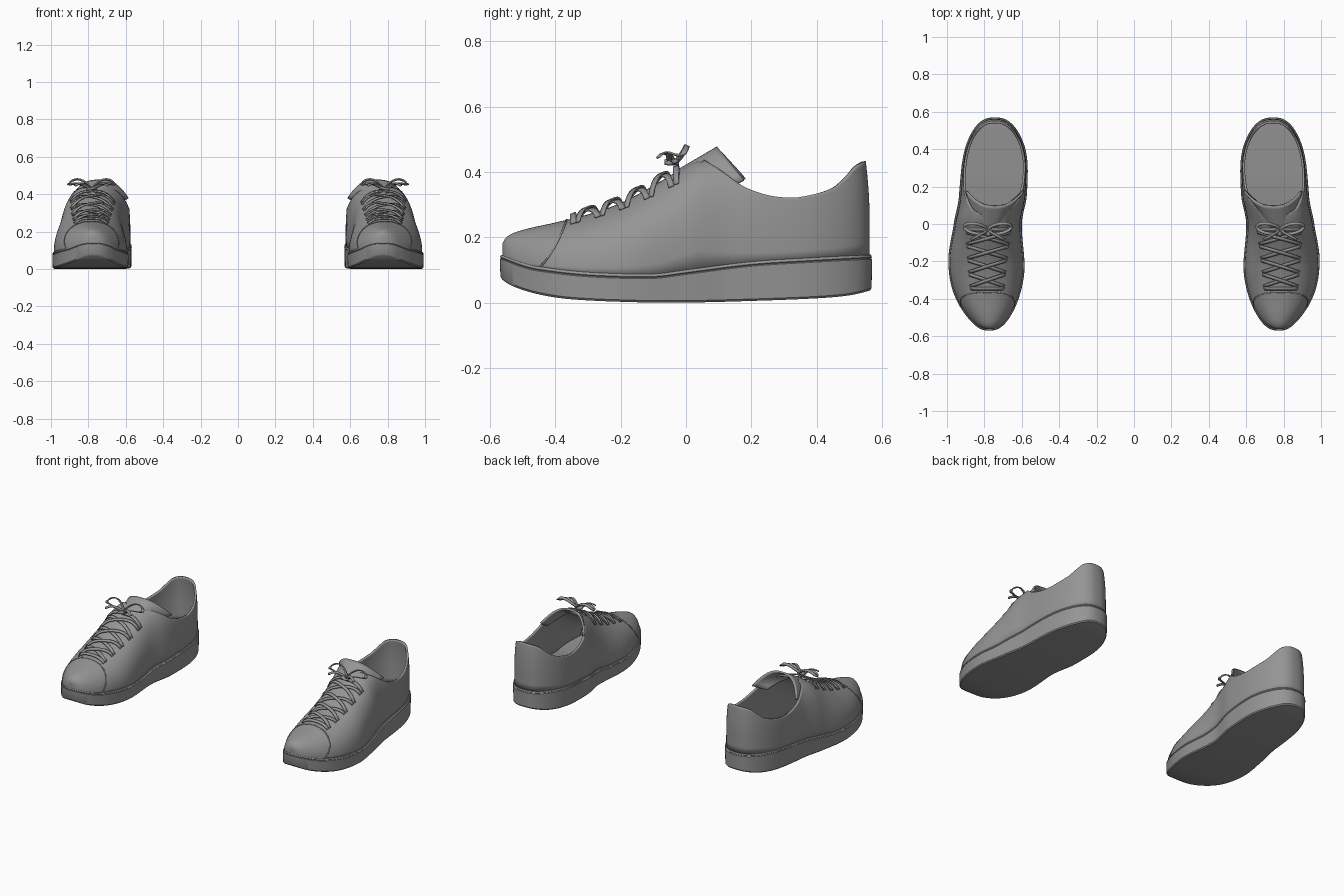
import bpy, bmesh, math
from mathutils import Vector

if "Cube" in bpy.data.objects:
    bpy.data.objects.remove(bpy.data.objects["Cube"])

grey = bpy.data.materials.new("mid_grey")
grey.diffuse_color = (0.3, 0.3, 0.3, 1)
grey.use_nodes = True
grey.node_tree.nodes["Principled BSDF"].inputs["Base Color"].default_value = grey.diffuse_color


def table(*p):
    """Smooth curve through (position, value) pairs."""
    def slope(i):
        a, b = p[max(i - 1, 0)], p[min(i + 1, len(p) - 1)]
        return (b[1] - a[1]) / (b[0] - a[0])

    def f(y):
        y = min(max(y, p[0][0]), p[-1][0])
        i = max(k for k in range(len(p) - 1) if p[k][0] <= y)
        h = p[i + 1][0] - p[i][0]
        t = (y - p[i][0]) / h
        return ((2*t**3 - 3*t*t + 1) * p[i][1] + (t**3 - 2*t*t + t) * h * slope(i)
                + (3*t*t - 2*t**3) * p[i + 1][1] + (t**3 - t*t) * h * slope(i + 1))
    return f


# Shoe proportions along its length (y)
HALF = 0.57
centre = table((-.57, .775), (-.3, .785), (0, .775), (.15, .75), (.57, .745))
outer_w = table((-.57, .165), (-.4, .21), (-.2, .215), (0, .189), (.2, .19), (.4, .197), (.57, .19))
inner_w = table((-.57, .175), (-.4, .205), (-.25, .21), (0, .175), (.2, .183), (.4, .204), (.57, .2))
sole_bot = table((-.57, .075), (-.53, .05), (-.45, .025), (-.35, .01), (-.15, .001), (0, 0),
                 (.2, .005), (.4, .013), (.5, .022), (.57, .038))
sole_top = table((-.57, .148), (-.5, .122), (-.45, .11), (-.3, .093), (-.1, .088), (0, .1),
                 (.2, .125), (.4, .138), (.57, .147))
crown = table((-.57, .165), (-.55, .2), (-.5, .222), (-.4, .245), (-.3, .27), (-.2, .305), (-.1, .358),
              (0, .418), (.05, .44), (.17, .48), (.3, .54), (.45, .58), (.57, .64))
rim = table((.05, .44), (.1, .41), (.165, .362), (.2, .345), (.25, .329), (.3, .322), (.35, .323),
            (.45, .35), (.5, .388), (.53, .417), (.57, .437))
power = table((-.57, 2), (-.3, 2.2), (-.1, 2.4), (.05, 2.9), (.2, 3), (.57, 3))


def outline(phi, side, inset=0.0):
    t = math.sin(phi)
    y = HALF * t
    cap = max(0, 1 - abs(t) ** 2.5) ** 0.4
    w = (outer_w if side > 0 else inner_w)(y) * cap
    return centre(y), max(0, w - inset * math.cos(phi)), (HALF - inset) * t


def upper_point(phi, side, v, inset=0.008):
    """Point on the upper: v = 0 at the sole, 1 at the ridge or collar."""
    c, w, y = outline(phi, side, inset)
    z0, h, n = sole_top(y) - 0.006, crown(y), power(y)
    end = math.pi / 2
    if y > 0.05:
        frac = min(1, (rim(y) - z0) / (h - z0))
        end = math.asin(min(1, frac ** (n / 2)))
    a = v * end
    z = z0 + (h - z0) * max(0, math.sin(a)) ** (2 / n)
    x = c + side * w * max(0, math.cos(a)) ** (2 / n)
    if y > 0.3 and z > 0.25:
        y -= 0.012 * ((z - .25) / .18) ** 2 * (y - .3) / .27
    return Vector((x, y, z))


def top_z(x, y):
    """Height of the upper above a point of the plan."""
    phi = math.asin(y / HALF)
    c, w, _ = outline(phi, 1 if x > centre(y) else -1, 0.008)
    r = min(1, abs(x - c) / w)
    n = power(y)
    z0 = sole_top(y)
    return z0 + (crown(y) - z0) * (1 - r ** n) ** (1 / n)


def make(name, rows, closed=False, thick=0, offset=-1, angle=40):
    """Skin a grid of points, optionally thicken it, and mirror it to the other shoe."""
    bm = bmesh.new()
    grid = [[bm.verts.new(p) for p in r] for r in rows]
    n = len(rows[0])
    for a, b in zip(grid, grid[1:]):
        for j in range(n if closed else n - 1):
            k = (j + 1) % n
            bm.faces.new((a[j], a[k], b[k], b[j]))
    bmesh.ops.remove_doubles(bm, verts=bm.verts, dist=0.0004)
    bmesh.ops.recalc_face_normals(bm, faces=bm.faces)
    me = bpy.data.meshes.new(name)
    bm.to_mesh(me)
    bm.free()
    me.materials.append(grey)
    ob = bpy.data.objects.new(name, me)
    bpy.context.collection.objects.link(ob)
    bpy.ops.object.select_all(action='DESELECT')
    ob.select_set(True)
    bpy.context.view_layer.objects.active = ob
    bpy.ops.object.shade_smooth_by_angle(angle=math.radians(angle))
    if thick:
        s = ob.modifiers.new("thickness", 'SOLIDIFY')
        s.thickness, s.offset = thick, offset
    m = ob.modifiers.new("other_shoe", 'MIRROR')
    m.use_mirror_merge = False
    return ob


def ribbon(name, pts, width, up=Vector((0, -.4, 1)), thick=0.006):
    """Flat lace along a path."""
    pts = [Vector(p) for p in pts]
    rows = []
    for i, p in enumerate(pts):
        d = pts[min(i + 1, len(pts) - 1)] - pts[max(i - 1, 0)]
        s = d.cross(up).normalized() * width / 2
        rows.append([p - s, p + s])
    return make(name, rows, thick=thick, offset=0)


N = 96
phis = [-math.pi / 2 + math.pi * i / N for i in range(N + 1)]

# Sole with a thin lip along its top edge
rows = []
for phi in phis:
    section = []
    for side, order in ((-1, 1), (1, -1)):
        part = []
        for inset, base, dz in ((.008, sole_bot, 0), (.002, sole_bot, .006), (0, sole_top, -.014),
                                (.004, sole_top, -.011), (.001, sole_top, -.008), (.004, sole_top, 0)):
            c, w, y = outline(phi, side, inset)
            part.append((c + side * w, y, base(y) + dz))
        section += part[::order]
    rows.append(section)
make("sole", rows, closed=True, angle=35)

# Upper: arched over the foot, open at the collar
V = 18
rows = [[upper_point(p, -1, j / V) for j in range(V + 1)]
        + [upper_point(p, 1, 1 - j / V) for j in range(V + 1)] for p in phis]


def skin_upper():
    # the two halves stay apart behind the throat
    halves = [r[:V + 1] for r in rows], [r[V + 1:] for r in rows]
    bm_rows = []
    for h in halves:
        bm_rows.append(h)
    bm = bmesh.new()
    for h in bm_rows:
        g = [[bm.verts.new(p) for p in r] for r in h]
        for a, b in zip(g, g[1:]):
            for j in range(V):
                bm.faces.new((a[j], a[j + 1], b[j + 1], b[j]))
    bmesh.ops.remove_doubles(bm, verts=bm.verts, dist=0.0004)
    bmesh.ops.recalc_face_normals(bm, faces=bm.faces)
    return bm


upper = make("upper", rows[:2], thick=0.012)
bm = skin_upper()
bm.to_mesh(upper.data)
bm.free()
bpy.ops.object.shade_smooth_by_angle(angle=math.radians(50))

# Toe cap seam
seam = []
for i in range(41):
    s = -1 + i / 20
    y = -.365 - .085 * abs(s) ** 2.2
    p = upper_point(math.asin(y / (HALF - .008)), 1 if s >= 0 else -1, 1 - abs(s))
    seam.append(p)
ribbon("toe_cap_seam", seam, 0.005, up=Vector((0, 1, .3)), thick=0.005)

# Tongue standing above the collar
rows = []
for i in range(9):
    t = i / 8
    row = []
    for j in range(25):
        s = -1 + j / 12
        k = abs(s) ** 2.6
        low = Vector((.772 + .125 * s, -.03 + .15 * k, .405 - .06 * k))
        high = Vector((.742 + .158 * s, .095 + .08 * k, .478 - .1 * k))
        row.append(low.lerp(high, t))
    rows.append(row)
make("tongue", rows, thick=0.012)


# Laces: straight bars and crossings between the eyelet rows
def lace(name, y0, y1, lift):
    pts = []
    for i in range(13):
        s = -1 + i / 6
        y = y0 + (y1 - y0) * (s + 1) / 2
        half = .088 + .032 * (y + .35) / .35
        x = centre(y) + half * s
        pts.append((x, y, top_z(x, y) + lift * (1 - abs(s) ** 4) + .002))
    ribbon(name, pts, 0.018)


eyelets = [-.345, -.27, -.195, -.12, -.045]
lace("lace_bar_front", eyelets[0], eyelets[0], .012)
for i, (a, b) in enumerate(zip(eyelets, eyelets[1:])):
    lace(f"lace_cross_a_{i}", a + .012, b, .012)
    lace(f"lace_cross_b_{i}", b, a + .012, .02)
lace("lace_bar_back", -.03, -.03, .014)

# Bow: knot, two loops and two loose ends
knot = Vector((.782, -.035, .43))
ribbon("bow_knot", [knot + Vector((.018 * math.cos(a), -.008 + .012 * math.sin(a), .004 * math.sin(2 * a)))
                    for a in [k * math.pi / 5 for k in range(11)]], 0.022, up=Vector((0, 0, 1)), thick=0.012)
for side, label in ((-1, "inner"), (1, "outer")):
    loop = []
    for i in range(25):
        a = 2 * math.pi * i / 24
        r = (1 - math.cos(a)) / 2
        loop.append(knot + Vector((side * .125 * r, .02 * r + .026 * math.sin(a),
                                   .05 * math.sin(r * 2.2) - .018 * r + .012 * math.sin(a))))
    ribbon("bow_loop_" + label, loop, 0.016, up=Vector((0, .5, 1)))
    end = [knot + Vector((side * .09 * t, -.05 * t, .028 * math.sin(2.6 * t))) for t in [k / 8 for k in range(9)]]
    ribbon("lace_end_" + label, end, 0.014)
